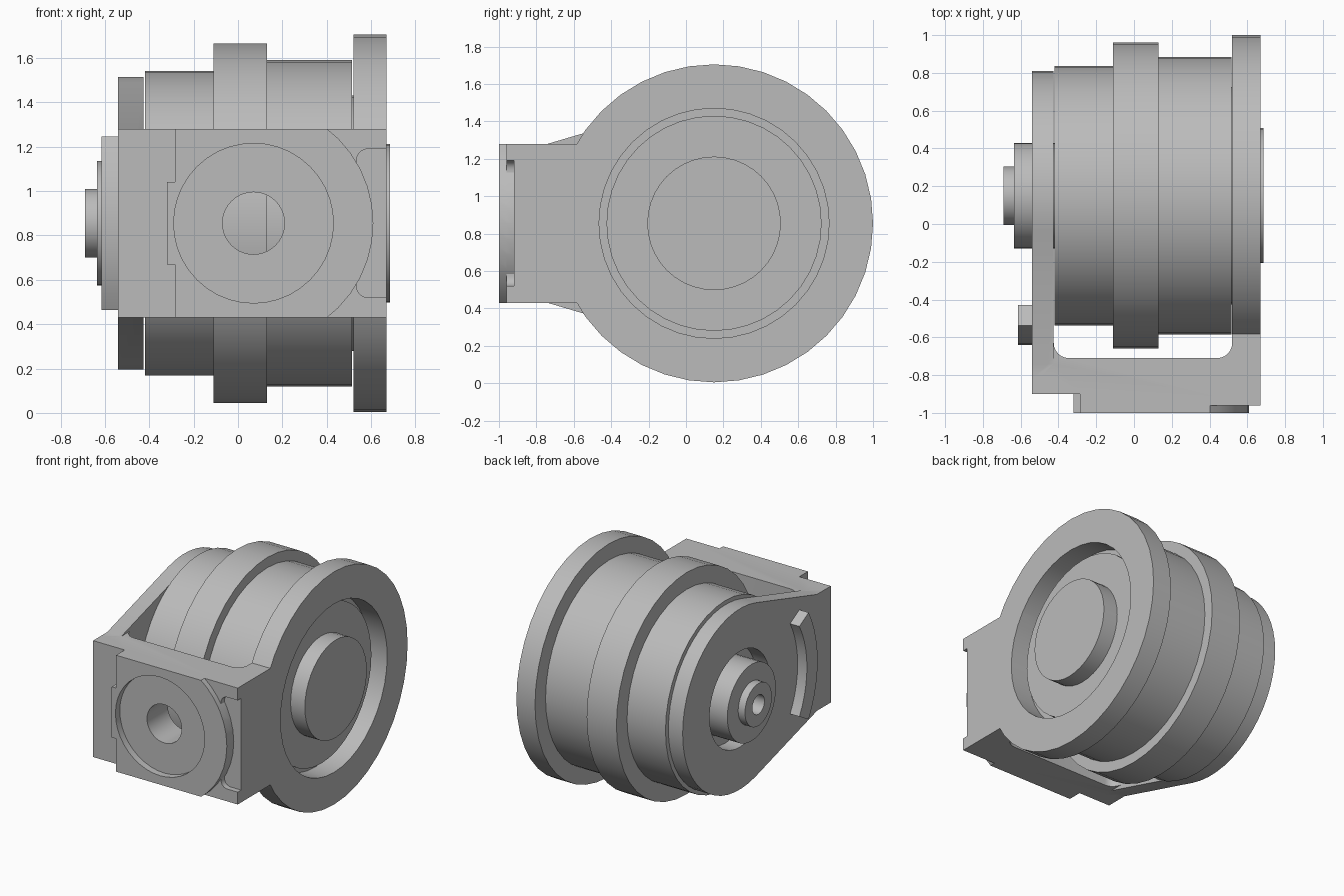
import bpy, bmesh
from math import sin, cos, pi, radians, hypot, acos, atan2
from mathutils import Vector, Matrix

cube = bpy.data.objects.get("Cube")
if cube:
    bpy.data.objects.remove(cube)

metal = bpy.data.materials.new("grey metal")
metal.use_nodes = True
GREY = (0.5, 0.5, 0.5, 1)
metal.diffuse_color = GREY
metal.node_tree.nodes["Principled BSDF"].inputs["Base Color"].default_value = GREY

CY, CZ = 0.15, 0.855          # drum axis
FX = 0.07                     # centre of the front port
H = 0.425                     # half height of the front block
SIDES = 40


def finish(name, bm):
    bmesh.ops.recalc_face_normals(bm, faces=bm.faces)
    mesh = bpy.data.meshes.new(name)
    bm.to_mesh(mesh)
    bm.free()
    mesh.materials.append(metal)
    ob = bpy.data.objects.new(name, mesh)
    bpy.context.collection.objects.link(ob)
    return ob


def prism(name, pts, axis, lo, hi):
    """Extrude a 2D outline along x (y,z points), y (x,z points) or z (x,y points)."""
    place = {"x": lambda a, b: (lo, a, b),
             "y": lambda a, b: (a, lo, b),
             "z": lambda a, b: (a, b, lo)}[axis]
    bm = bmesh.new()
    face = bm.faces.new([bm.verts.new(place(a, b)) for a, b in pts])
    ext = bmesh.ops.extrude_face_region(bm, geom=[face])["geom"]
    move = Vector([(hi - lo) * (axis == k) for k in "xyz"])
    bmesh.ops.translate(bm, vec=move, verts=[v for v in ext if isinstance(v, bmesh.types.BMVert)])
    return finish(name, bm)


def arc(a, b, r, start, end, n):
    return [(a + r * cos(radians(start + (end - start) * i / n)),
             b + r * sin(radians(start + (end - start) * i / n))) for i in range(n + 1)]


def circle(a, b, r):
    return arc(a, b, r, 0, 360, SIDES)[:-1]


def rect(a0, a1, b0, b1):
    return [(a0, b0), (a1, b0), (a1, b1), (a0, b1)]


def lathe(name, profile):
    """Spin (x, radius) points about the drum axis."""
    bm = bmesh.new()
    vs = [bm.verts.new((x, CY, CZ + r)) for x, r in profile]
    es = [bm.edges.new(p) for p in zip(vs, vs[1:])]
    bmesh.ops.spin(bm, geom=vs + es, cent=(0, CY, CZ), axis=(1, 0, 0),
                   angle=2 * pi, steps=SIDES)
    bmesh.ops.remove_doubles(bm, verts=bm.verts, dist=1e-4)
    return finish(name, bm)


def combine(ob, other, operation):
    bpy.context.view_layer.objects.active = ob
    mod = ob.modifiers.new("cut", "BOOLEAN")
    mod.operation, mod.solver, mod.object = operation, "EXACT", other
    bpy.ops.object.modifier_apply(modifier=mod.name)
    bpy.data.objects.remove(other)


def smooth(ob):
    bpy.ops.object.select_all(action="DESELECT")
    ob.select_set(True)
    bpy.context.view_layer.objects.active = ob
    bpy.ops.object.shade_smooth_by_angle(angle=radians(30))


# Bracket: U-shaped block with rounded inner corners
F = 0.08
outline = [(-0.54, -0.62), (-0.54, -0.9), (-0.285, -0.9), (-0.285, -1), (0.67, -1),
           (0.67, -0.5), (0.52, -0.5)]
outline += arc(0.52 - F, -0.71 + F, F, 0, -90, 6)
outline += arc(-0.425 + F, -0.71 + F, F, -90, -180, 6)
outline += [(-0.425, -0.62)]
bracket = prism("bracket", outline, "z", CZ - H, CZ + H)

# Left side plate: disc with straight tangents down to the block
R, corner = 0.66, -0.74
dist = hypot(corner - CY, H)
tangent = 180 - (atan2(H, CY - corner) + acos(R / dist)) * 180 / pi
plate = arc(CY, CZ, R, tangent, -tangent, 30)
plate += [(corner, CZ - H), (-0.82, CZ - H), (-0.82, CZ + H), (corner, CZ + H)]
combine(bracket, prism("left_plate", plate, "x", -0.54, -0.425), "UNION")

# Right side plate and the small tab on the front step
combine(bracket, prism("right_plate", circle(CY, CZ, 0.85), "x", 0.52, 0.67), "UNION")
combine(bracket, prism("tab", rect(-0.32, -0.2, 0.67, 1.04), "y", -1, -0.85), "UNION")

# Round bearing openings in both side plates
combine(bracket, prism("right_hole", circle(CY, CZ, 0.615), "x", 0.45, 0.8), "DIFFERENCE")
combine(bracket, prism("left_hole", circle(CY, CZ, 0.35), "x", -0.7, -0.35), "DIFFERENCE")

# Front port: lowered corner area and pocket around a round pad
P = 0.05
pocket = [(0.8, 0.52), (0.8, 1.19)]
pocket += arc(0.535 + P, 1.19 - P, P, 90, 180, 5) + arc(0.535 + P, 0.52 + P, P, 180, 270, 5)
for name, pts, depth in (("corner_step", rect(0.3, 0.8, 0.3, 1.4), -0.96),
                         ("pocket", pocket, -0.92)):
    cutter = prism(name, pts, "y", -1.1, depth)
    combine(cutter, prism("pad", circle(FX, CZ, 0.54), "y", -1.2, -0.8), "DIFFERENCE")
    combine(bracket, cutter, "DIFFERENCE")
combine(bracket, prism("port_recess", circle(FX, CZ, 0.36), "y", -1.1, -0.95), "DIFFERENCE")
combine(bracket, prism("port_hole", circle(FX, CZ, 0.14), "y", -1.1, -0.6), "DIFFERENCE")
smooth(bracket)

# Drum with centre flange, end bosses and a hollow shaft end
drum = lathe("drum", [
    (-0.58, 0), (-0.58, 0.07), (-0.69, 0.07), (-0.69, 0.155), (-0.635, 0.155),
    (-0.635, 0.28), (-0.42, 0.28), (-0.42, 0.687), (-0.11, 0.687), (-0.11, 0.81),
    (0.13, 0.81), (0.13, 0.735), (0.515, 0.735), (0.515, 0.575), (0.57, 0.575),
    (0.57, 0.357), (0.685, 0.357), (0.685, 0)])
smooth(drum)

# Curved rib on the left plate
rib = prism("curved_rib", arc(CY, CZ, 0.79, 150.4, 209.6, 10) + arc(CY, CZ, 0.667, 209.6, 150.4, 10),
            "x", -0.615, -0.53)
smooth(rib)
